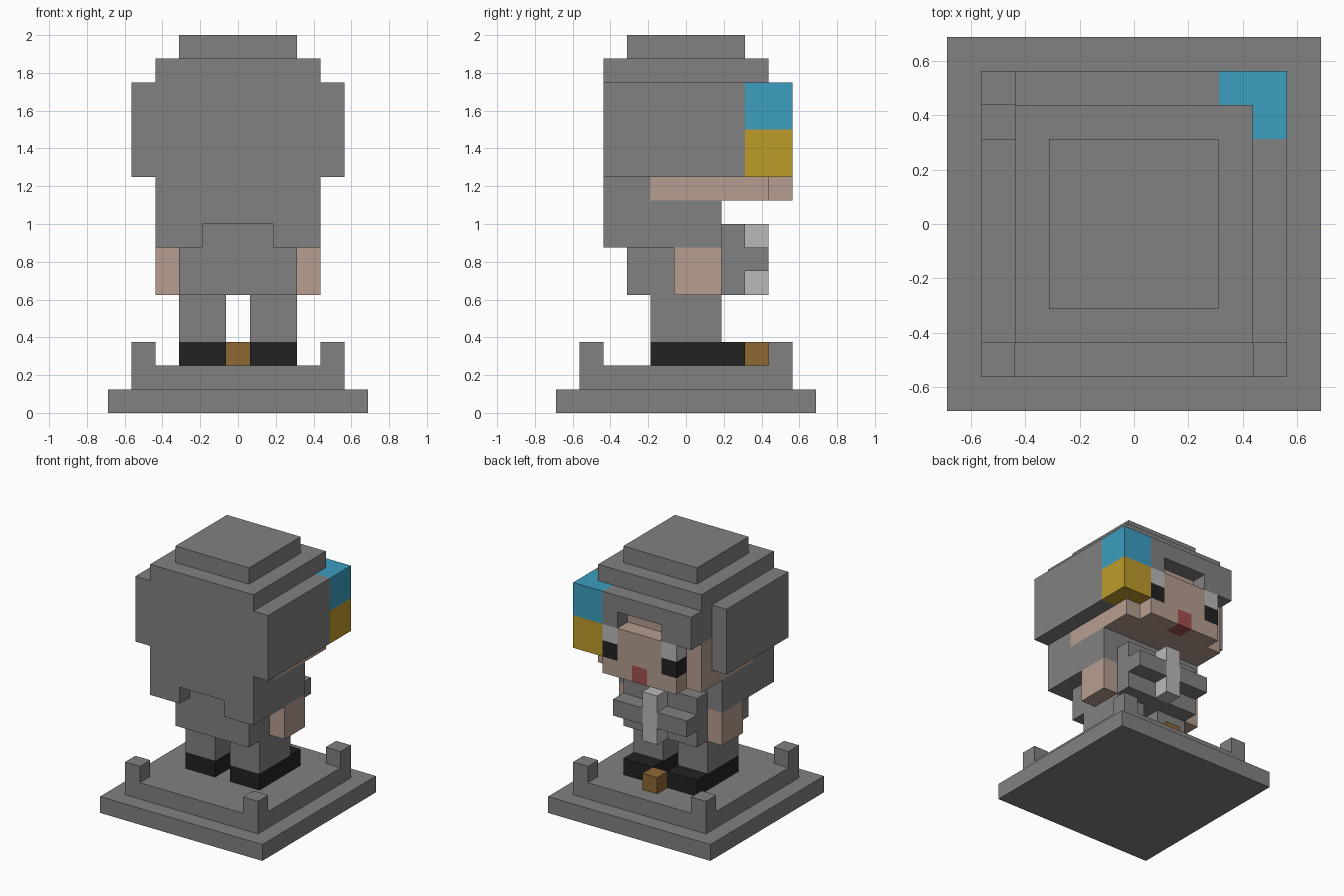
import bpy
import bmesh
from mathutils import Matrix, Vector

CELL = 0.125  # edge of one block

if "Cube" in bpy.data.objects:
    bpy.data.objects.remove(bpy.data.objects["Cube"], do_unlink=True)


def linear(c):
    return c / 12.92 if c <= 0.04045 else ((c + 0.055) / 1.055) ** 2.4


def material(name, r, g, b):
    colour = [linear(c / 255) for c in (r, g, b)] + [1.0]
    mat = bpy.data.materials.new(name)
    mat.use_nodes = True
    mat.diffuse_color = colour
    bsdf = mat.node_tree.nodes["Principled BSDF"]
    bsdf.inputs["Base Color"].default_value = colour
    bsdf.inputs["Roughness"].default_value = 0.9
    return mat


grey = material("stone_grey", 129, 129, 129)
silver = material("light_grey", 186, 186, 186)
skin = material("skin", 182, 157, 143)
black = material("black", 34, 34, 34)
brown = material("brown", 142, 104, 52)
blue = material("blue", 60, 157, 192)
yellow = material("yellow", 190, 155, 42)
red = material("mouth_red", 164, 80, 80)


def part(name, mat, *blocks, mirror=False):
    """One object from blocks; each gives its first and last cell on x, y, z."""
    bm = bmesh.new()
    for block in blocks:
        lo = Vector([axis[0] - 0.5 for axis in block])
        hi = Vector([axis[-1] + 0.5 for axis in block])
        lo.z, hi.z = lo.z + 0.5, hi.z + 0.5
        place = Matrix.Translation((lo + hi) / 2 * CELL)
        bmesh.ops.create_cube(bm, size=CELL, matrix=place @ Matrix.Diagonal((*(hi - lo), 1)))
    mesh = bpy.data.meshes.new(name)
    bm.to_mesh(mesh)
    bm.free()
    mesh.materials.append(mat)
    obj = bpy.data.objects.new(name, mesh)
    bpy.context.collection.objects.link(obj)
    if mirror:
        obj.modifiers.new("Mirror", "MIRROR").use_axis[0] = True
    return obj


def span(n):
    return (-n, n)


# Stepped base with corner posts
part("base_plate", grey, (span(5), span(5), [0]))
part("base_step", grey, (span(4), span(4), [1]))
part("corner_posts", grey, ([4], [4], [2]), ([4], [-4], [2]), mirror=True)

# Legs, shoes and the small block between the toes
part("shoes", black, ((1, 2), (-1, 2), [2]), mirror=True)
part("legs", grey, ((1, 2), (-1, 1), (3, 4)), mirror=True)
part("floor_block", brown, ([0], [3], [2]))

# Body, hands and chest pieces
part("torso", grey, (span(2), (-2, 1), (5, 6)))
part("shoulders", grey, (span(3), (-2, 1), (7, 8)))
part("hands", skin, ([3], (0, 1), (5, 6)), mirror=True)
part("chest", grey, (span(2), [2], (5, 7)))
part("folded_arms", grey, ((1, 2), [3], [6]), mirror=True)
part("tie", silver, ([0], [3], (5, 7)))

# Head and stepped face
part("head", skin, (span(3), (-1, 3), (9, 11)))
part("forehead", skin, (span(1), [3], [12]))
part("cheeks", skin, ((1, 2), [4], [9]), mirror=True)
part("nose_bridge", skin, (span(1), [4], (10, 11)))
part("mouth", red, ([0], [4], [9]))
part("eyes", black, ([2], [4], [10]), mirror=True)
part("eye_highlights", silver, ([2], [4], [11]), mirror=True)

# Hair
part("hair_back", grey, (span(3), [-3], (8, 13)), (span(3), [-2], (9, 13)))
part("hair_back_tips", grey, ((2, 3), [-3], [7]), mirror=True)
part("hair_sides", grey, ([4], (-3, 2), (10, 13)), mirror=True)
part("hair_top", grey, (span(3), (-1, 3), [13]), (span(3), (-1, 2), [12]))
part("hair_temples", grey, ((2, 3), [3], [12]), mirror=True)
part("fringe", grey, ((-3, 2), [4], [13]), ((-3, -2), [4], [12]), ([2], [4], [12]))
part("crown", grey, (span(3), span(3), [14]))
part("crown_cap", grey, (span(2), span(2), [15]))

# Coloured lock at one front corner
for name, mat, rows in (("upper_lock", blue, (12, 13)), ("lower_lock", yellow, (10, 11))):
    part(name, mat, ([4], (3, 4), rows), ([3], [4], rows))
